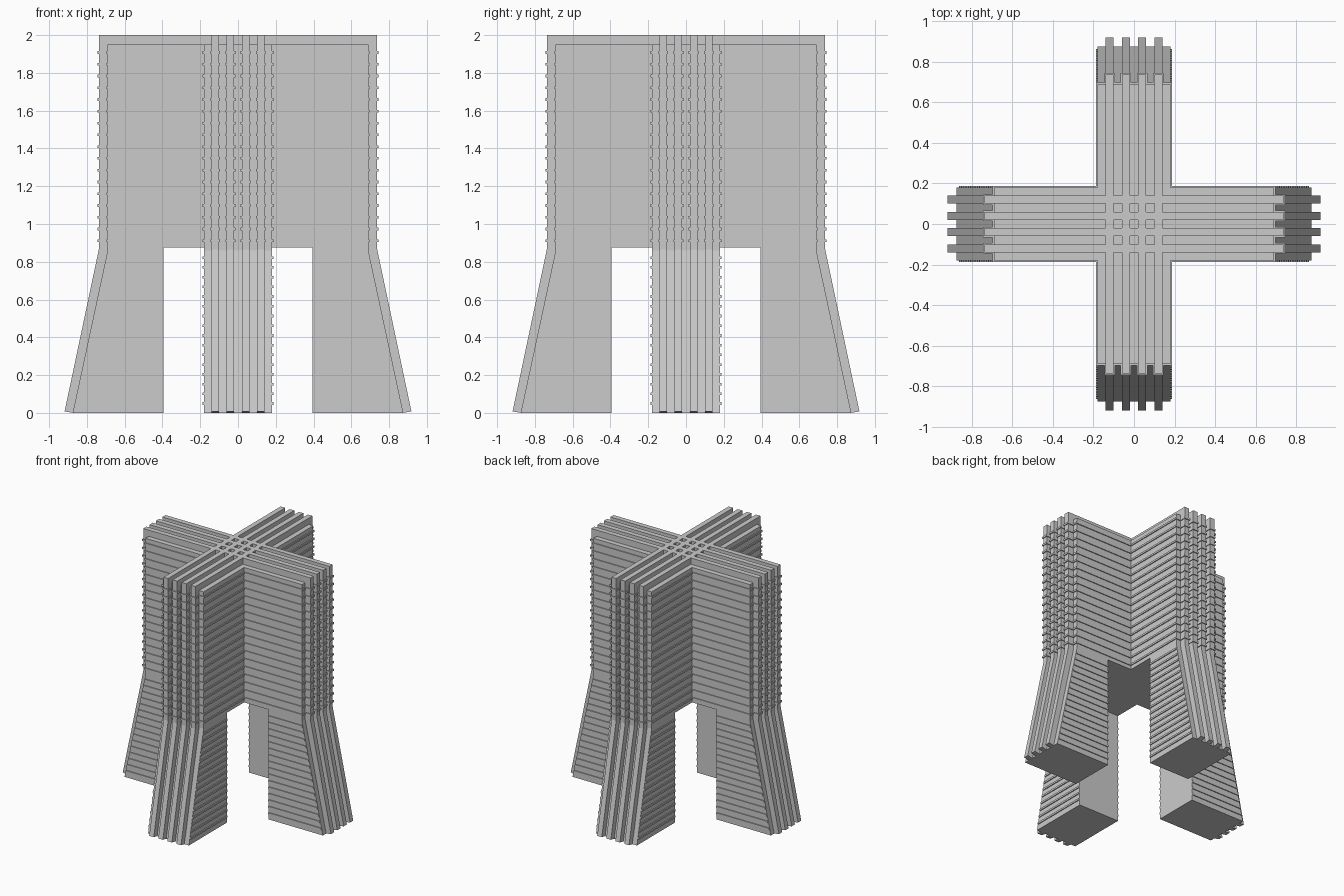
import bpy, bmesh
from math import pi
from mathutils import Matrix

if "Cube" in bpy.data.objects:
    bpy.data.objects.remove(bpy.data.objects["Cube"])

HALF = 0.18                       # half thickness of each arm
RIBS = (-0.12, -0.04, 0.04, 0.12)
KNEE, TOP, ARCH = 0.86, 1.95, 0.875


def prism(bm, outline, y0, y1, turn):
    """Extrude an x-z outline from y0 to y1, then turn it about z."""
    m = Matrix.Rotation(turn, 4, 'Z')
    a = [bm.verts.new(m @ Matrix.Translation((x, y0, z)).translation) for x, z in outline]
    b = [bm.verts.new(m @ Matrix.Translation((x, y1, z)).translation) for x, z in outline]
    bm.faces.new(a)
    bm.faces.new(b[::-1])
    n = len(a)
    for i in range(n):
        j = (i + 1) % n
        bm.faces.new((a[j], a[i], b[i], b[j]))


def rect(x0, x1, z0, z1):
    return [(x0, z0), (x1, z0), (x1, z1), (x0, z1)]


def mirrored(right):
    return right + [(-x, z) for x, z in reversed(right)]


def finish(name, bm):
    bmesh.ops.recalc_face_normals(bm, faces=bm.faces)
    me = bpy.data.meshes.new(name)
    bm.to_mesh(me)
    bm.free()
    ob = bpy.data.objects.new(name, me)
    bpy.context.collection.objects.link(ob)


def slope_x(z):
    return 0.69 + (KNEE - z) / KNEE * 0.185


# Crossed arch bodies with splayed legs
for name, turn in (("body_left_right", 0), ("body_front_back", pi / 2)):
    bm = bmesh.new()
    prism(bm, mirrored([(0.395, ARCH), (0.395, 0), (0.875, 0), (0.69, KNEE), (0.69, TOP)]),
          -HALF, HALF, turn)
    finish(name, bm)

# Long ribs running over the top and down the outside of the legs
strip = [(0.66, TOP - 0.03), (0.66, KNEE), (0.845, 0), (0.872, 0), (0.918, 0.008),
         (0.737, KNEE + 0.005), (0.737, 2.0)]
for name, turn in (("ribs_left_right", 0), ("ribs_front_back", pi / 2)):
    bm = bmesh.new()
    for y in RIBS:
        prism(bm, mirrored(strip), y - 0.02, y + 0.02, turn)
    finish(name, bm)

# Thin bands wrapping the upper body and its ribs
bm = bmesh.new()
for i in range(17):
    z = 1.908 - i * 0.0623
    for k in range(4):
        turn = k * pi / 2
        prism(bm, rect(0.1, 0.697, z - 0.007, z + 0.007), -HALF - 0.007, HALF + 0.007, turn)
        for y in RIBS:
            prism(bm, rect(0.68, 0.744, z - 0.007, z + 0.007), y - 0.026, y + 0.026, turn)
finish("upper_bands", bm)

# Thin bands on the sides of the legs
bm = bmesh.new()
for i in range(16):
    z = 0.822 - i * 0.0515
    z0, z1 = z - 0.007, z + 0.007
    outline = [(0.397, z0), (slope_x(z0) - 0.003, z0), (slope_x(z1) - 0.003, z1), (0.397, z1)]
    for k in range(4):
        prism(bm, outline, -HALF - 0.007, HALF + 0.007, k * pi / 2)
finish("leg_bands", bm)
